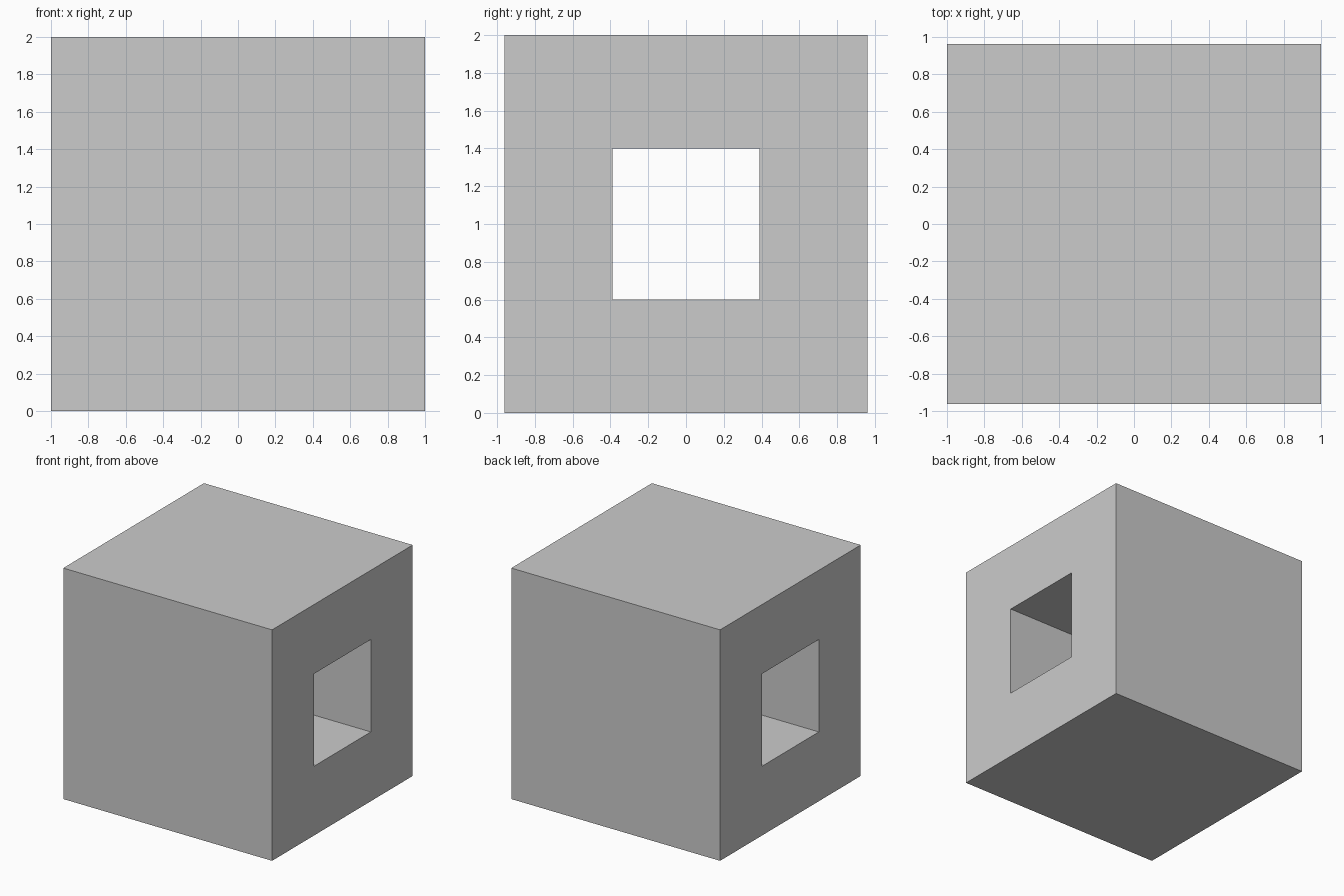
import bpy, bmesh

if "Cube" in bpy.data.objects:
    bpy.data.objects.remove(bpy.data.objects["Cube"])

HALF_X = 1.0


def rect(half_y, z0, z1):
    return [(-half_y, z0), (half_y, z0), (half_y, z1), (-half_y, z1)]


# Block with a square tunnel running left to right
outer = rect(0.962, 0.0, 2.0)
inner = rect(0.389, 0.6, 1.4)
bm = bmesh.new()
rings = [[bm.verts.new((x, y, z)) for y, z in profile]
         for profile in (outer, inner) for x in (-HALF_X, HALF_X)]
outer_left, outer_right, inner_left, inner_right = rings

# Outer walls, tunnel walls and the two framed ends
for a, b in ((outer_left, outer_right), (inner_left, inner_right),
             (outer_left, inner_left), (outer_right, inner_right)):
    for i in range(4):
        j = (i + 1) % 4
        bm.faces.new((a[i], a[j], b[j], b[i]))
bmesh.ops.recalc_face_normals(bm, faces=bm.faces)

# Merge each end's trapezoids visually by keeping all faces flat
mesh = bpy.data.meshes.new("tunnel_block")
bm.to_mesh(mesh)
bm.free()
block = bpy.data.objects.new("tunnel_block", mesh)
bpy.context.collection.objects.link(block)
